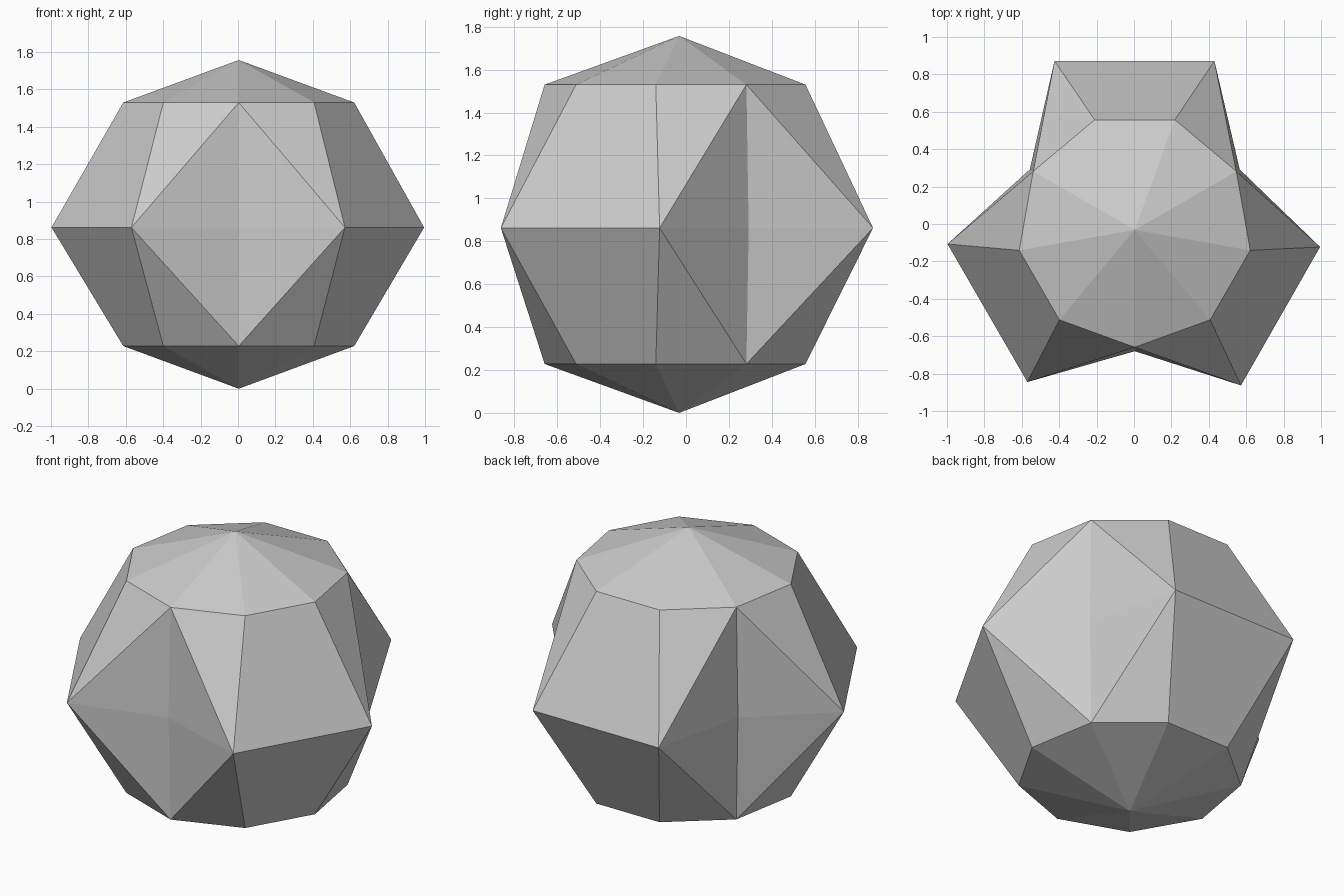
import bpy
import bmesh
from math import cos, sin, radians

cube = bpy.data.objects.get("Cube")
if cube:
    bpy.data.objects.remove(cube, do_unlink=True)

CX, CY = 0.004, -0.032          # axis of the gem
Z_MID, HEIGHT = 0.862, 1.757

bm = bmesh.new()


def polar(radius, degrees, z):
    a = radians(degrees)
    return bm.verts.new((CX + radius * cos(a), CY + radius * sin(a), z))


# Girdle: three pairs of outer corners with a shallow notch point between pairs
corners = [bm.verts.new((x, y, Z_MID)) for x, y in (
    (0.572, -0.863), (0.995, -0.123), (0.43, 0.872),
    (-0.425, 0.872), (-0.997, -0.107), (-0.57, -0.845))]
notches = [polar(0.648, -90 + 120 * s, Z_MID) for s in range(3)]

# Upper and lower halves: nine-sided ring, shallow cone cap and side facets
for ring_z, tip_z in ((1.53, HEIGHT), (0.228, 0)):
    ring = [polar(0.627, -90 + 40 * k, ring_z) for k in range(9)]
    tip = bm.verts.new((CX, CY, tip_z))
    for k in range(9):
        bm.faces.new((ring[k], ring[(k + 1) % 9], tip))
    for s in range(3):
        r0, r1, r2, r3 = (ring[(3 * s + i) % 9] for i in range(4))
        a, b = corners[2 * s], corners[2 * s + 1]
        bm.faces.new((notches[s], a, r0))
        bm.faces.new((a, r1, r0))
        bm.faces.new((a, b, r2, r1))
        bm.faces.new((b, r3, r2))
        bm.faces.new((b, notches[(s + 1) % 3], r3))

bmesh.ops.recalc_face_normals(bm, faces=bm.faces)
mesh = bpy.data.meshes.new("faceted_gem")
bm.to_mesh(mesh)
bm.free()

# Single plain grey
grey = bpy.data.materials.new("plain_grey")
grey.use_nodes = True
colour = (0.6, 0.6, 0.6, 1)
grey.diffuse_color = colour
grey.node_tree.nodes["Principled BSDF"].inputs["Base Color"].default_value = colour
mesh.materials.append(grey)

gem = bpy.data.objects.new("faceted_gem", mesh)
bpy.context.collection.objects.link(gem)
